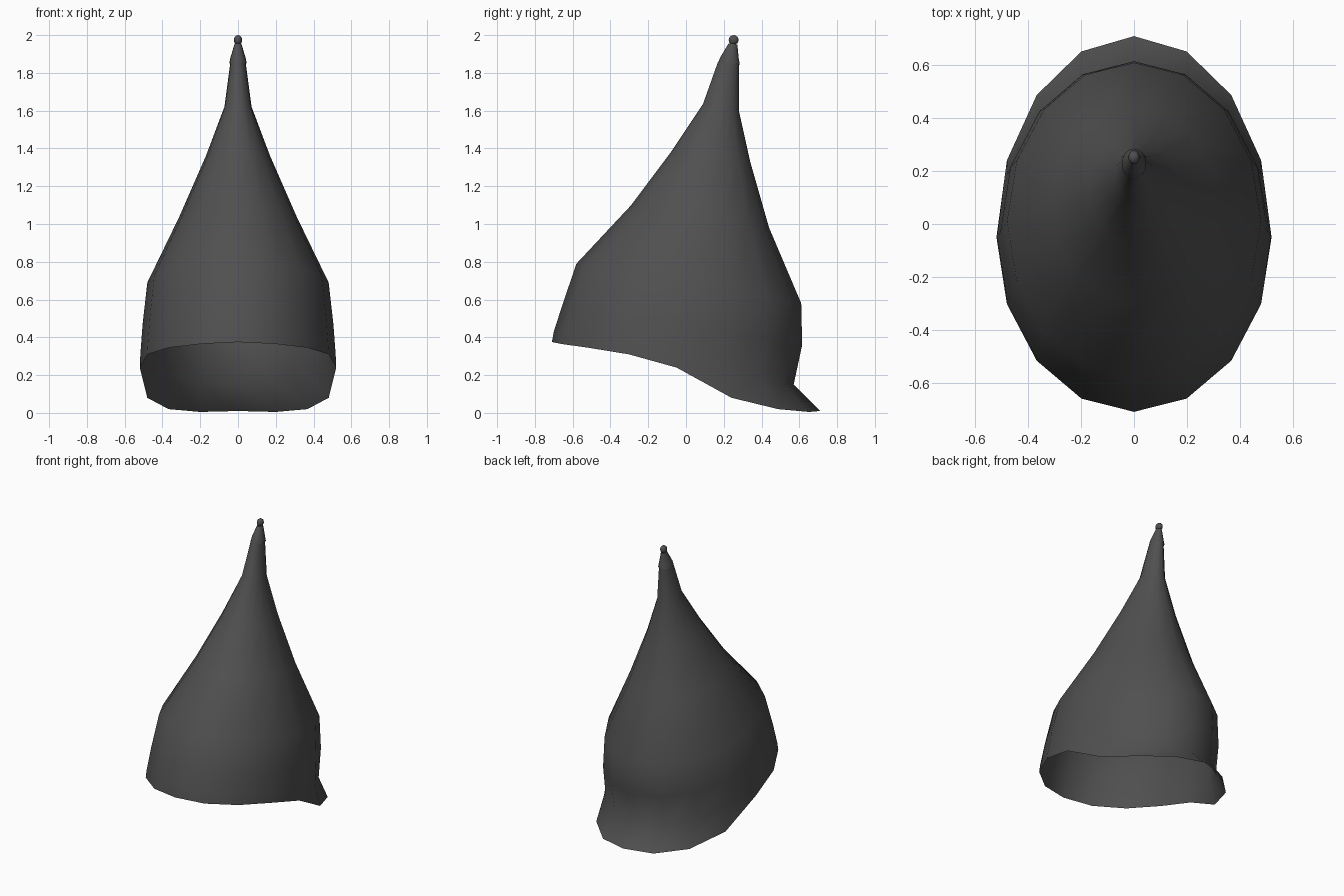
import bpy, bmesh, math

if "Cube" in bpy.data.objects:
    bpy.data.objects.remove(bpy.data.objects["Cube"])

SIDES = 16
steel = bpy.data.materials.new("dark_steel")
steel.diffuse_color = (0.08, 0.08, 0.08, 1)
steel.use_nodes = True
steel.node_tree.nodes["Principled BSDF"].inputs["Base Color"].default_value = steel.diffuse_color


def finish(obj, angle):
    obj.data.materials.append(steel)
    bpy.ops.object.select_all(action='DESELECT')
    obj.select_set(True)
    bpy.context.view_layer.objects.active = obj
    bpy.ops.object.shade_smooth_by_angle(angle=math.radians(angle))


def ring(bm, width, cy, front, back, z_front, z_side, z_back):
    """Tilted egg-shaped ring; front and back are y limits around the centre cy."""
    verts = []
    for i in range(SIDES):
        a = 2 * math.pi * i / SIDES
        s, c = math.sin(a), math.cos(a)          # c = 1 at the front
        y = cy + c * (cy - front) * -1 if c > 0 else cy - c * (back - cy)
        z = z_side + (c * (z_front - z_side) if c > 0 else -c * (z_back - z_side))
        verts.append(bm.verts.new((width * s, y, z)))
    return verts


def loft(name, rings, rim_z=None, angle=60, cap=False):
    bm = bmesh.new()
    loops = [ring(bm, *r) for r in rings]
    if rim_z:                                    # curved lower edge
        for i, v in enumerate(loops[0]):
            v.co.z = rim_z[min(i, SIDES - i)]
    for lo, hi in zip(loops, loops[1:]):
        for i in range(SIDES):
            j = (i + 1) % SIDES
            bm.faces.new((lo[i], lo[j], hi[j], hi[i]))
    if cap:
        bm.faces.new(loops[-1])
    bmesh.ops.recalc_face_normals(bm, faces=bm.faces)
    me = bpy.data.meshes.new(name)
    bm.to_mesh(me)
    bm.free()
    obj = bpy.data.objects.new(name, me)
    bpy.context.collection.objects.link(obj)
    finish(obj, angle)
    return obj


# helmet shell with a flared neck guard at the back
# width, centre y, front y, back y, z front, z side, z back
loft("helmet_shell", [
    (0.52, -0.05, -0.71, 0.71, 0.375, 0.24, 0.01),
    (0.517, -0.05, -0.70, 0.57, 0.43, 0.31, 0.15),
    (0.505, -0.03, -0.655, 0.615, 0.57, 0.47, 0.36),
    (0.48, 0.01, -0.58, 0.61, 0.79, 0.69, 0.58),
    (0.31, 0.08, -0.29, 0.44, 1.10, 1.04, 0.98),
    (0.17, 0.13, -0.08, 0.34, 1.38, 1.36, 1.33),
    (0.072, 0.185, 0.09, 0.28, 1.635, 1.62, 1.60),
    (0.04, 0.225, 0.17, 0.28, 1.86, 1.86, 1.85),
], rim_z=[0.375, 0.365, 0.345, 0.31, 0.24, 0.08, 0.02, 0.005, 0.01])

# finial cone on the tip
loft("tip_cone", [
    (0.046, 0.228, 0.17, 0.285, 1.85, 1.85, 1.845),
    (0.040, 0.23, 0.18, 0.28, 1.88, 1.88, 1.87),
    (0.018, 0.25, 0.225, 0.272, 1.955, 1.955, 1.95),
], cap=True)

# small knob
bpy.ops.mesh.primitive_uv_sphere_add(segments=12, ring_count=8, radius=0.023,
                                     location=(0, 0.252, 1.974))
knob = bpy.context.object
knob.name = "tip_knob"
knob.scale = (0.95, 1.15, 1.13)
finish(knob, 60)
